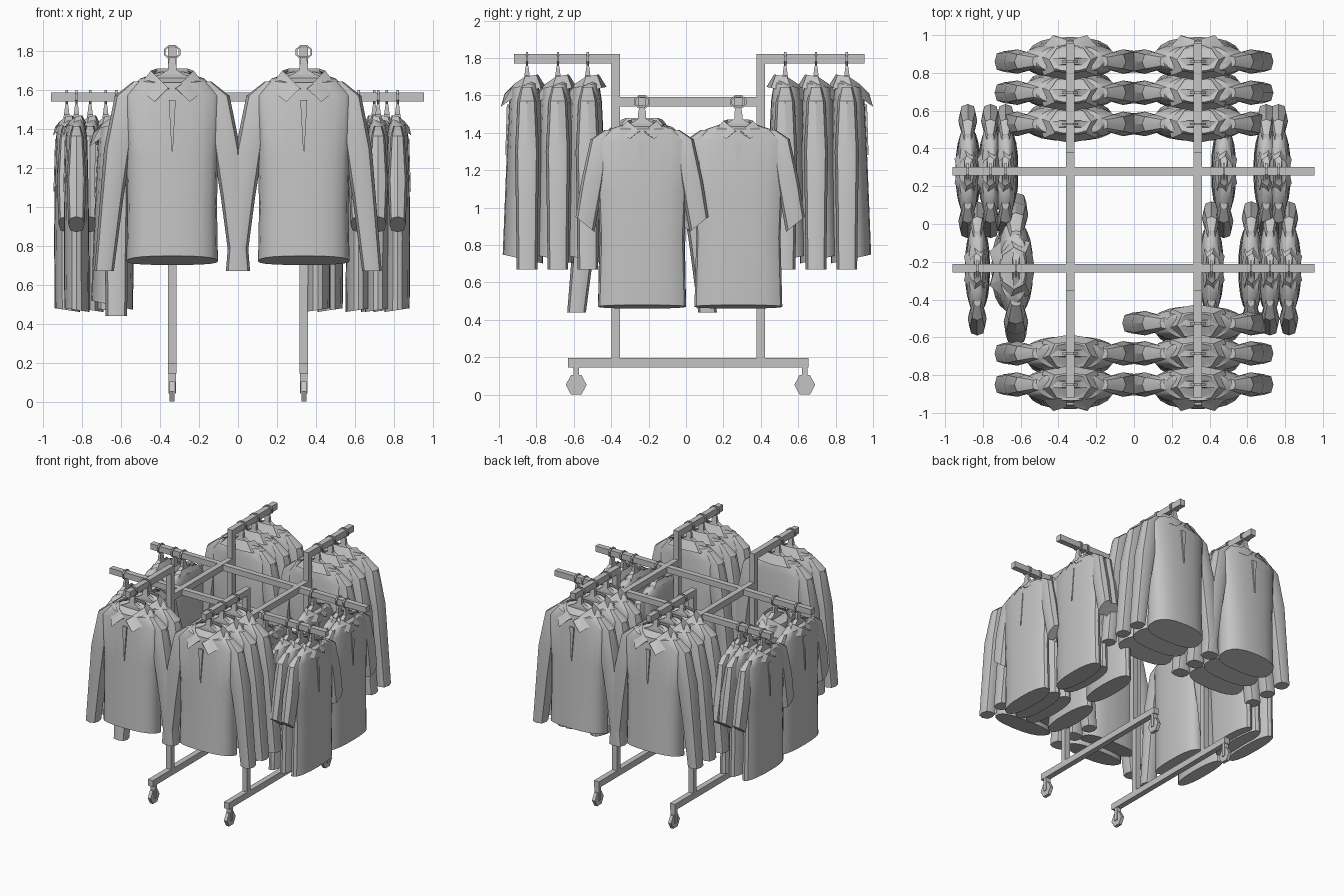
import bpy, bmesh, math
from mathutils import Vector

cube = bpy.data.objects.get("Cube")
if cube:
    bpy.data.objects.remove(cube, do_unlink=True)

grey = bpy.data.materials.new("plain_grey")
grey.use_nodes = True
GREY = (0.55, 0.55, 0.55, 1)
grey.diffuse_color = GREY
grey.node_tree.nodes["Principled BSDF"].inputs["Base Color"].default_value = GREY


def loft(bm, rings, loop=False, closed=True):
    """Skin a row of point rings; ends are capped unless the row loops."""
    rows = [[bm.verts.new(p) for p in r] for r in rings]
    n = len(rows[0])
    pairs = list(zip(rows, rows[1:])) + ([(rows[-1], rows[0])] if loop else [])
    for a, b in pairs:
        for i in range(n if closed else n - 1):
            j = (i + 1) % n
            bm.faces.new((a[i], a[j], b[j], b[i]))
    if not loop and closed:
        bm.faces.new(rows[0])
        bm.faces.new(rows[-1])


def oval(cx, z, w, front, back, n=16, tilt_x=0, tilt_y=0, power=0.8):
    """Horizontal cloth section with separate front and back depth."""
    pts = []
    for i in range(n):
        a = 2 * math.pi * i / n
        c, s = math.cos(a), math.sin(a)
        x = math.copysign(abs(c) ** power, c) * w
        y = math.copysign(abs(s) ** power, s) * (back if s > 0 else front)
        pts.append((cx + x, y, z + tilt_x * x + tilt_y * y))
    return pts


def box_ring(x0, x1, y, z):
    return [(x0, -y, z), (x1, -y, z), (x1, y, z), (x0, y, z)]


def finish(bm, name, smooth=True):
    bmesh.ops.recalc_face_normals(bm, faces=bm.faces)
    me = bpy.data.meshes.new(name)
    bm.to_mesh(me)
    bm.free()
    me.materials.append(grey)
    if smooth:
        me.shade_smooth()
        me.set_sharp_from_angle(angle=math.radians(35))
    return me


def place(me, name, loc=(0, 0, 0), turn=0):
    ob = bpy.data.objects.new(name, me)
    ob.location = loc
    ob.rotation_euler.z = turn
    bpy.context.collection.objects.link(ob)
    return ob


def bar(name, lo, hi):
    bm = bmesh.new()
    loft(bm, [[(lo[0], lo[1], z), (hi[0], lo[1], z), (hi[0], hi[1], z), (lo[0], hi[1], z)]
              for z in (lo[2], hi[2])])
    return place(finish(bm, name, False), name)


def collar(bm, scale, top):
    """Folded collar, open at the front, as a thin two-sided strip."""
    inner = [(.015, -.08, -.1), (.07, -.07, -.05), (.11, -.01, -.01), (.08, .05, 0), (0, .06, 0)]
    outer = [(.02, -.12, -.1), (.09, -.14, -.17), (.18, -.04, -.1), (.14, .075, -.07), (0, .1, -.065)]

    def full(half):
        pts = half + [(-x, y, z) for x, y, z in half[-2::-1]]
        return [Vector((x * scale[0], y * scale[1], z * scale[2] + top)) for x, y, z in pts]
    a, b = full(inner), full(outer)
    drop = Vector((0, 0, -.012))
    loft(bm, [[p, q, q * .97 + drop * .5, p + drop] for p, q in zip(a, b)])


def garment(name, body, sleeve, collar_scale, collar_top, cuff_tilt, power):
    """Body rows: z, width, front, back, tilt.  Sleeve rows: x, z, width, depth."""
    bm = bmesh.new()
    loft(bm, [oval(0, z, w, f, b, 20, 0, t, power) for z, w, f, b, t in body])
    for side in (-1, 1):
        rings = []
        for k, (x, z, w, d) in enumerate(sleeve):
            t = cuff_tilt * side if k == len(sleeve) - 1 else 0
            rings.append(oval(side * x, z, w, d, d, 8, t, 0, .75))
        loft(bm, rings)
    collar(bm, collar_scale, collar_top)
    # narrow button opening below the collar
    f = body[3][2]
    z = collar_top - .1 * collar_scale[2]
    loft(bm, [[(-w, -y, h), (w, -y, h), (w, -y + .02, h), (-w, -y + .02, h)]
              for w, y, h in ((.018, f - .002, z - .06), (.003, f + .006, z - .33))])
    return finish(bm, name)


# Cloth shapes, measured down from the top of the rail
long_shirt = garment(
    "long_sleeve_shirt",
    [(-.15, .10, .07, .05, .5), (-.165, .17, .085, .06, .2), (-.25, .255, .095, .075, 0),
     (-.57, .235, .11, .09, 0), (-.82, .23, .12, .09, 0), (-1.1, .235, .13, .085, -.22)],
    [(.17, -.175, .03, .03), (.235, -.25, .06, .05), (.28, -.52, .07, .065),
     (.31, -.77, .06, .06), (.35, -1.15, .05, .055)],
    (1, 1, 1), -.11, 0, .8)
short_shirt = garment(
    "short_sleeve_shirt",
    [(-.15, .10, .035, .035, .4), (-.17, .17, .045, .045, 0), (-.23, .25, .055, .055, 0),
     (-.5, .235, .062, .062, 0), (-.75, .225, .065, .065, 0), (-1.12, .235, .062, .068, -.15)],
    [(.17, -.175, .03, .02), (.225, -.225, .05, .035), (.265, -.45, .06, .05),
     (.305, -.68, .05, .042)],
    (.72, .5, .6), -.12, .8, .85)

# Hanger: loop around the rail, tapered neck and two sloping arms
bm = bmesh.new()
loop = []
for i in range(8):
    a = math.pi * (i + .5) / 4
    c, s = math.cos(a), math.sin(a)
    loop.append([(r * c, y, r * s * .85 - .025)
                 for r, y in ((.036, -.006), (.046, -.006), (.046, .006), (.036, .006))])
loft(bm, loop, loop=True)
loft(bm, [box_ring(-w, w, y, z) for w, y, z in
          ((.014, .006, -.06), (.02, .009, -.075), (.022, .014, -.115), (.06, .018, -.14), (.06, .018, -.16))])
for s in (-1, 1):
    loft(bm, [[(s * x, -.016, z), (s * x, .016, z), (s * x, .016, z - .025), (s * x, -.016, z - .025)]
              for x, z in ((.04, -.13), (.11, -.16), (.2, -.22))])
hanger = finish(bm, "hanger", False)

# Rack frame
T = .022
POST_X, POST_Y = .338, (-.375, .4)
LOW, HIGH = 1.59, 1.82
for s, tag in ((-1, "right"), (1, "left")):
    x0, x1 = s * POST_X - T, s * POST_X + T
    bar(f"base_bar_{tag}", (x0, -.63, .145), (x1, .655, .195))
    bar(f"middle_rail_{tag}", (x0, POST_Y[0], LOW - .05), (x1, POST_Y[1], LOW))
    for y, tip, end in ((POST_Y[0], -.92, "front"), (POST_Y[1], .955, "back")):
        bar(f"post_{end}_{tag}", (x0, y - T, .195), (x1, y + T, HIGH))
        inner = y - math.copysign(T, y)
        bar(f"arm_{end}_{tag}", (x0, min(inner, tip), HIGH - .05), (x1, max(inner, tip), HIGH))
for y, tag in ((-.235, "front"), (.28, "back")):
    bar(f"cross_rail_{tag}", (-.96, y - T, LOW - .048), (.955, y + T, LOW - .002))

# Casters: six-sided wheel in a small fork
for s, tag in ((-1, "right"), (1, "left")):
    for y, end in ((-.587, "front"), (.635, "back")):
        bm = bmesh.new()
        loft(bm, [[(s * POST_X + dx, y + .056 * math.cos(math.pi * i / 3),
                    .052 + .06 * math.sin(math.pi * i / 3)) for i in range(6)]
                  for dx in (-.013, .013)])
        place(finish(bm, "wheel", False), f"wheel_{end}_{tag}")
        bar(f"caster_stem_{end}_{tag}", (s * POST_X - .02, y - .014, .1), (s * POST_X + .02, y + .014, .15))
        for d in (-.017, .017):
            bar(f"caster_fork_{end}_{tag}", (s * POST_X + d - .003, y - .014, .04),
                (s * POST_X + d + .003, y + .014, .11))


def hang(me, x, y, z, turn):
    place(me, me.name, (x, y, z), turn)
    place(hanger, "hanger", (x, y, z), turn)


# Shirts on the front and back arms
for x in (-POST_X, POST_X):
    for y in (-.85, -.685, -.525):
        if not (x < 0 and y > -.6):
            hang(long_shirt, x, y, HIGH, 0)
    for y in (.53, .695, .86):
        hang(long_shirt, x, y, HIGH, math.pi)

# Shirts on the two cross rails, facing outwards
for y, xs in ((.28, (-.88, -.76, -.68, .476, .7, .765)), (-.235, (-.83, .41, .62, .72, .82))):
    for x in xs:
        hang(short_shirt, x, y, LOW, math.copysign(math.pi / 2, x))
hang(long_shirt, -.625, -.235, LOW, -math.pi / 2)
